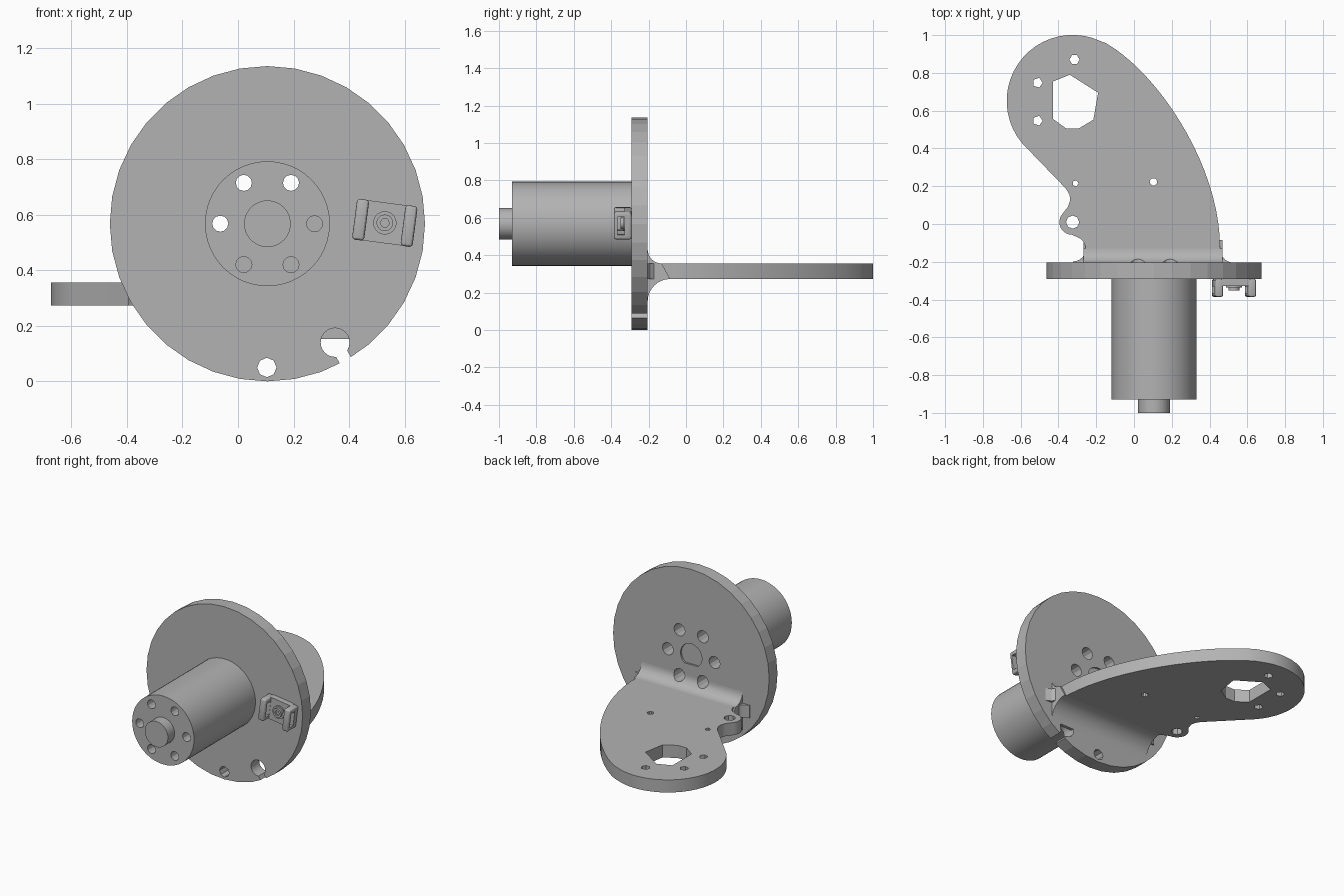
import bpy, bmesh
from math import sin, cos, pi, radians
from mathutils import Vector, Matrix
from mathutils.geometry import interpolate_bezier

if "Cube" in bpy.data.objects:
    bpy.data.objects.remove(bpy.data.objects["Cube"])

grey = bpy.data.materials.new("plain_grey")
grey.use_nodes = True
grey.diffuse_color = (0.45, 0.45, 0.45, 1)
grey.node_tree.nodes["Principled BSDF"].inputs["Base Color"].default_value = grey.diffuse_color

AXES = {"x": lambda u, v, w: (w, u, v),
        "y": lambda u, v, w: (u, w, v),
        "z": lambda u, v, w: (u, v, w)}


def prism(name, points, lo, hi, axis="y"):
    """Extrude a flat outline along an axis."""
    bm = bmesh.new()
    place = AXES[axis]
    face = bm.faces.new([bm.verts.new(place(u, v, lo)) for u, v in points])
    new = bmesh.ops.extrude_face_region(bm, geom=[face])["geom"]
    shift = Vector(place(0, 0, hi - lo))
    bmesh.ops.translate(bm, vec=shift, verts=[g for g in new if isinstance(g, bmesh.types.BMVert)])
    bmesh.ops.recalc_face_normals(bm, faces=bm.faces[:])
    mesh = bpy.data.meshes.new(name)
    bm.to_mesh(mesh)
    bm.free()
    obj = bpy.data.objects.new(name, mesh)
    bpy.context.collection.objects.link(obj)
    mesh.materials.append(grey)
    return obj


def arc(cx, cy, r, start=0, end=360, n=32):
    """Points on an arc; a full circle leaves out the repeated last point."""
    steps = n if end - start == 360 else n - 1
    angles = [radians(start + (end - start) * i / steps) for i in range(n)]
    return [(cx + r * cos(a), cy + r * sin(a)) for a in angles]


def box(x0, x1, z0, z1):
    return [(x0, z0), (x1, z0), (x1, z1), (x0, z1)]


def select(obj):
    bpy.ops.object.select_all(action="DESELECT")
    obj.select_set(True)
    bpy.context.view_layer.objects.active = obj


def cut(obj, points, lo, hi, axis="y"):
    cutter = prism("cutter", points, lo, hi, axis)
    cutter.hide_render = True
    mod = obj.modifiers.new("cut", "BOOLEAN")
    mod.operation, mod.solver, mod.object = "DIFFERENCE", "EXACT", cutter
    select(obj)
    bpy.ops.object.modifier_apply(modifier=mod.name)
    bpy.data.objects.remove(cutter)


def smooth(obj, angle=25):
    select(obj)
    bpy.ops.object.shade_smooth_by_angle(angle=radians(angle))


CX, CZ = 0.106, 0.568
BACK, FACE = -0.205, -0.291
LOW, TOP = 0.273, 0.356

# Main disc, motor body and front boss
disc = prism("mounting_disc", arc(CX, CZ, CZ, n=36), FACE, BACK)
motor = prism("motor_body", arc(CX, CZ, 0.225, n=48), -0.93, FACE)
boss = prism("front_boss", arc(CX, CZ, 0.084, n=48), -1, -0.93)

# Curved web joining the arm to the disc
upper, lower = 0.075, 0.12
web_profile = ([(BACK - 0.02, TOP + upper)]
               + arc(BACK + upper, TOP + upper, upper, 180, 270, 9)
               + arc(BACK + lower, LOW - lower, lower, 90, 180, 9)
               + [(BACK - 0.02, LOW - lower)])
web = prism("arm_web", web_profile, -0.268, 0.468, "x")

# Ring of six bolt holes; three run right through the motor
for k in range(6):
    a = k * pi / 3
    x, z = CX + 0.17 * cos(a), CZ + 0.17 * sin(a)
    end = FACE + 0.1 if k in (1, 2, 3) else -0.8
    cut(motor, arc(x, z, 0.029, n=12), -1.1, end)
    cut(disc, arc(x, z, 0.04, n=12), FACE - 0.1, BACK + 0.1)
    if k > 3:
        cut(web, arc(x, z, 0.04, n=12), FACE, BACK + 0.15)

# Flat-sided shaft recess on the back
cut(disc, arc(CX, CZ, 0.078, -50, 230, 20), BACK - 0.012, BACK + 0.1)

# Lower hole and open cable notch in the disc
cut(disc, arc(0.104, 0.05, 0.035, n=8), -0.5, 0)
cut(disc, arc(0.35, 0.14, 0.052, n=24), -0.5, 0)
along = Vector((cos(radians(-60)), sin(radians(-60))))
side = Vector((-along.y, along.x)) * 0.023
hole = Vector((0.35, 0.14))
cut(disc, [hole - side, hole + along * 0.2 - side, hole + along * 0.2 + side, hole + side], -0.5, 0)

# Arm outline: long curved edge, round head, then the notched inner edge
edge = interpolate_bezier(Vector((0.455, -0.13)), Vector((0.46, 0.3)),
                          Vector((0.13, 0.8)), Vector((-0.15, 0.958)), 20)
outline = [(0.515, BACK), (0.483, -0.19), (0.463, -0.165)]
outline += [(p.x, p.y) for p in edge]
outline += arc(-0.325, 0.652, 0.349, 65, 220, 22)
outline += [(-0.36, 0.187), (-0.341, 0.155), (-0.338, 0.125), (-0.35, 0.09)]
outline += arc(-0.328, 0.01, 0.067, 145, 270, 9)
outline += arc(-0.322, -0.132, 0.066, 70, -90, 12)
outline += [(-0.322, BACK - 0.01), (0.515, BACK - 0.01)]
arm = prism("arm_plate", outline, LOW, TOP, "z")

# Large faceted opening and small holes in the arm
opening = [(-0.43, 0.754), (-0.34, 0.79), (-0.19, 0.695), (-0.215, 0.552),
           (-0.294, 0.505), (-0.358, 0.505), (-0.43, 0.557)]
cut(arm, opening, 0, 1, "z")
for x, y, r, n in [(-0.315, 0.87, 0.027, 6), (-0.51, 0.748, 0.027, 5), (-0.51, 0.547, 0.027, 5),
                   (0.103, 0.223, 0.02, 10), (-0.31, 0.215, 0.017, 5), (-0.325, 0.01, 0.035, 8)]:
    cut(arm, arc(x, y, r, n=n), 0, 1, "z")

# Cable tie mount: base, two windowed end walls and a socket screw
base = prism("tie_mount_base", box(-0.075, 0.075, -0.073, 0.073), -0.038, 0)
walls = []
for name, s in (("left", 1), ("right", -1)):
    wall = prism("tie_mount_wall_" + name, box(s * 0.088 - 0.022, s * 0.088 + 0.022, -0.074, 0.074), -0.095, 0)
    bevel = wall.modifiers.new("rounded", "BEVEL")
    bevel.width, bevel.segments = 0.012, 3
    select(wall)
    bpy.ops.object.modifier_apply(modifier="rounded")
    cut(wall, [(-0.075, -0.048), (-0.039, -0.048), (-0.039, 0.048), (-0.075, 0.048)], -0.2, 0.2, "x")
    walls.append(wall)
washer = prism("screw_washer", arc(0, 0, 0.042, n=24), -0.046, -0.03)
screw = prism("screw_head", arc(0, 0, 0.03, n=24), -0.06, -0.03)
cut(screw, arc(0, 0, 0.017, n=6), -0.1, -0.045)
turn = Matrix.Translation((0.529, FACE, 0.571)) @ Matrix.Rotation(radians(7.5), 4, "Y")
for part in [base, washer, screw] + walls:
    part.matrix_world = turn

for part in [disc, motor, boss, web, arm, base, washer, screw] + walls:
    smooth(part, 8 if part is disc else 25)
